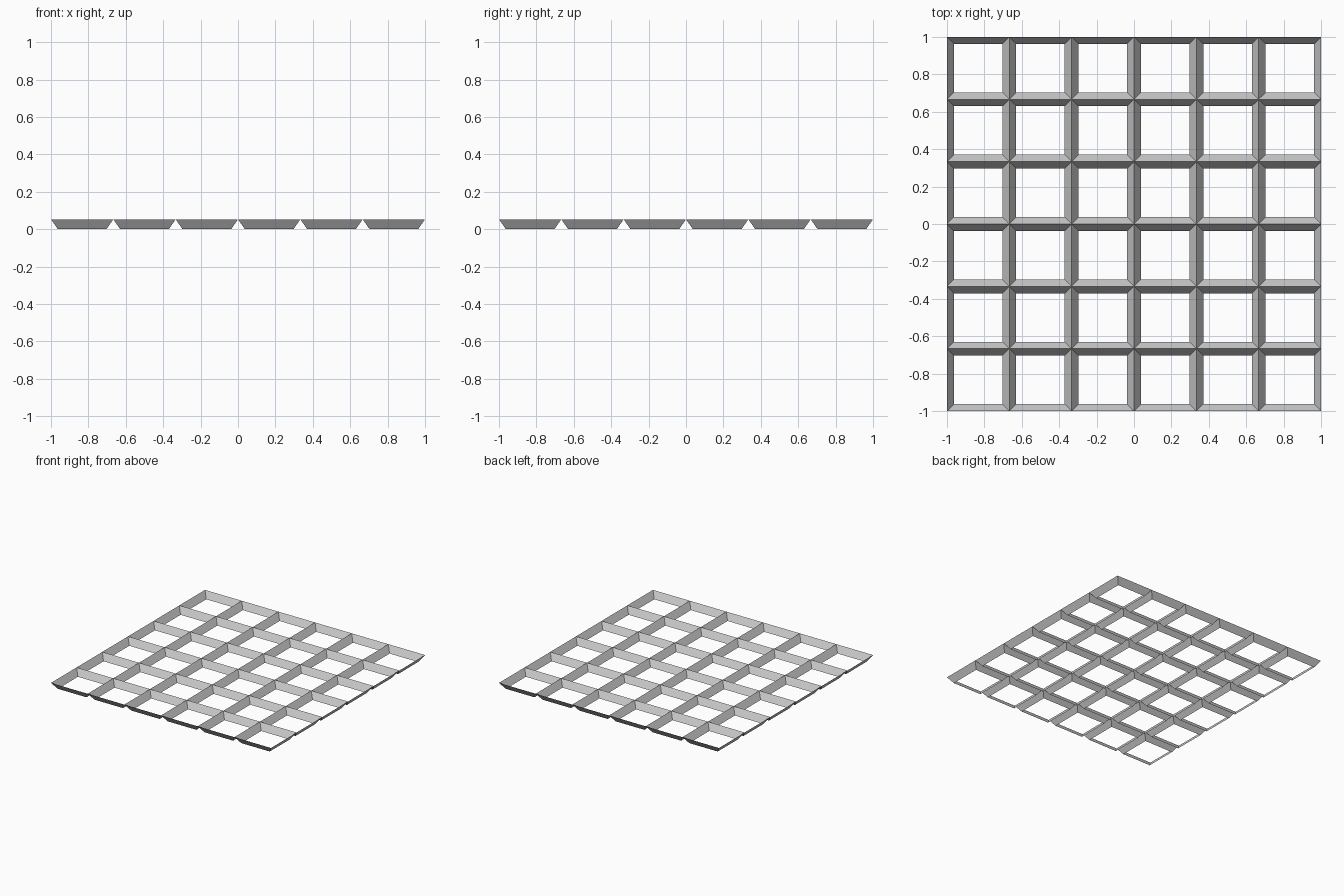
import bpy
import math

if "Cube" in bpy.data.objects:
    bpy.data.objects.remove(bpy.data.objects["Cube"])

CELLS = 6
PITCH = 2 / CELLS      # cell width at the top rim
HOLE = PITCH - 0.074   # opening width at the bottom
HEIGHT = 0.053

# One louvre cell: four sloping walls, open at top and bottom
start = -1 + PITCH / 2
bpy.ops.mesh.primitive_cone_add(
    vertices=4, radius1=HOLE / math.sqrt(2), radius2=PITCH / math.sqrt(2),
    depth=HEIGHT, end_fill_type='NOTHING',
    location=(start, start, HEIGHT / 2), rotation=(0, 0, math.pi / 4))
grid = bpy.context.object
grid.name = "louvre_grid"
bpy.ops.object.transform_apply(location=False, rotation=True, scale=True)

# Walls face into the cell
grid.data.flip_normals()

# Repeat the cell in both directions
for name, offset in (("columns", (PITCH, 0, 0)), ("rows", (0, PITCH, 0))):
    array = grid.modifiers.new(name, 'ARRAY')
    array.count = CELLS
    array.use_relative_offset = False
    array.use_constant_offset = True
    array.constant_offset_displace = offset
